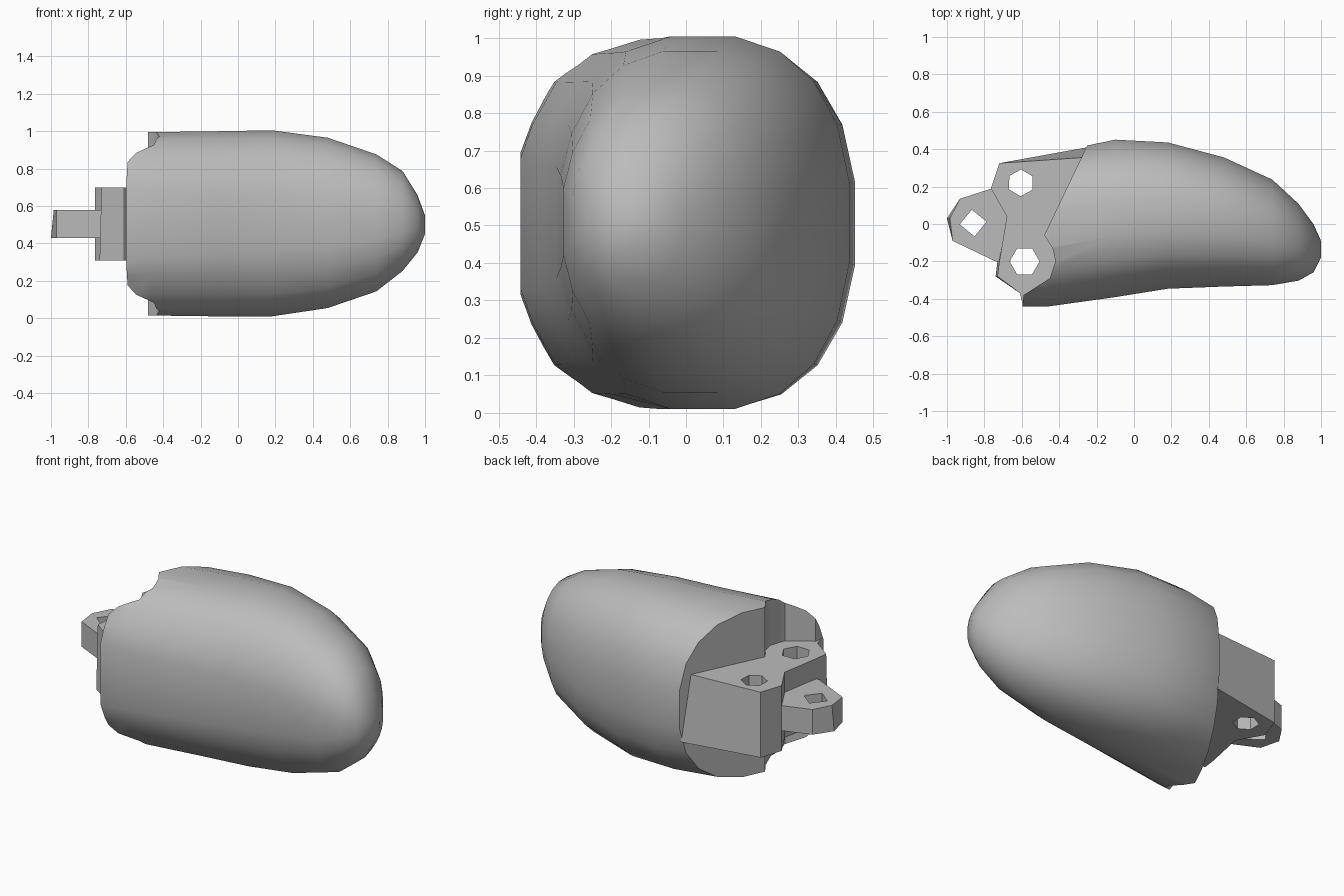
import bpy, bmesh, math

cube = bpy.data.objects.get("Cube")
if cube:
    bpy.data.objects.remove(cube, do_unlink=True)

grey = bpy.data.materials.new("plain grey")
grey.use_nodes = True
colour = (0.5, 0.5, 0.5, 1)
grey.diffuse_color = colour
grey.node_tree.nodes["Principled BSDF"].inputs["Base Color"].default_value = colour


def make_object(name, bm):
    bmesh.ops.recalc_face_normals(bm, faces=bm.faces)
    mesh = bpy.data.meshes.new(name)
    bm.to_mesh(mesh)
    bm.free()
    mesh.materials.append(grey)
    obj = bpy.data.objects.new(name, mesh)
    bpy.context.collection.objects.link(obj)
    return obj


def prism(name, outline, bottom, top, top_moves=None):
    """Vertical prism; top_moves replaces chosen corners of the top outline."""
    bm = bmesh.new()
    moves = top_moves or {}
    low = [bm.verts.new((x, y, bottom)) for x, y in outline]
    high = [bm.verts.new((*moves.get(i, p), top)) for i, p in enumerate(outline)]
    bm.faces.new(low)
    bm.faces.new(high)
    for i in range(len(outline)):
        j = (i + 1) % len(outline)
        bm.faces.new((low[i], low[j], high[j], high[i]))
    return make_object(name, bm)


def cut(obj, cutter):
    """Subtract the cutter, bake the result and discard the cutter."""
    mod = obj.modifiers.new("cut", "BOOLEAN")
    mod.operation = "DIFFERENCE"
    mod.solver = "EXACT"
    mod.object = cutter
    graph = bpy.context.evaluated_depsgraph_get()
    baked = bpy.data.meshes.new_from_object(obj.evaluated_get(graph))
    obj.modifiers.clear()
    obj.data = baked
    bpy.data.objects.remove(cutter, do_unlink=True)


def ring(centre, radius, sides, turn=0.0):
    return [(centre[0] + radius * math.cos(turn + math.tau * i / sides),
             centre[1] + radius * math.sin(turn + math.tau * i / sides))
            for i in range(sides)]


def drill(obj, centre, radius, sides, turn=0.0):
    cut(obj, prism("hole_cutter", ring(centre, radius, sides, turn), -1, 2))


def shade(obj, angle):
    bpy.ops.object.select_all(action="DESELECT")
    obj.select_set(True)
    bpy.context.view_layer.objects.active = obj
    bpy.ops.object.shade_smooth_by_angle(angle=math.radians(angle))


# Rounded shell: x, front y, back y, bottom z, top z of each section
stations = [
    (-0.6, -0.445, 0.33, 0.01, 1.0),
    (-0.46, -0.445, 0.38, 0.01, 1.0),
    (-0.1, -0.395, 0.455, 0.005, 1.005),
    (0.18, -0.35, 0.44, 0.005, 1.01),
    (0.48, -0.338, 0.36, 0.05, 0.97),
    (0.74, -0.33, 0.24, 0.14, 0.88),
    (0.88, -0.305, 0.11, 0.25, 0.79),
    (0.96, -0.26, 0.0, 0.35, 0.66),
    (1.0, -0.18, -0.09, 0.45, 0.55),
]
SIDES = 20
bm = bmesh.new()
rings = []
for k, (x, y0, y1, z0, z1) in enumerate(stations):
    blend = k / (len(stations) - 1)
    power = 2 / (2.6 - 0.5 * blend)
    loop = []
    for i in range(SIDES):
        a = math.tau * (i + 0.5) / SIDES
        c, s = math.cos(a), math.sin(a)
        v = math.copysign(abs(c) ** power, c)
        w = math.copysign(abs(s) ** power, s)
        if c < -0.98:  # broad flat front
            w *= 1.6 - 0.6 * blend
        loop.append(bm.verts.new((x, (y0 + y1) / 2 + v * (y1 - y0) / 2,
                                  (z0 + z1) / 2 + w * (z1 - z0) / 2)))
    rings.append(loop)
for a, b in zip(rings, rings[1:]):
    for i in range(SIDES):
        j = (i + 1) % SIDES
        bm.faces.new((a[i], a[j], b[j], b[i]))
bm.faces.new(rings[0])
bm.faces.new(rings[-1])
shell = make_object("rounded_shell", bm)

# Slanted rear cut with a rounded recess beside the front lug
cut(shell, prism("rear_cutter", [
    (-0.2, 0.525), (-0.48, -0.06), (-0.435, -0.13), (-0.42, -0.2), (-0.45, -0.29),
    (-0.59, -0.38), (-0.6, -0.46), (-0.9, -0.46), (-0.9, 0.525)], -0.5, 1.5))
shade(shell, 38)

# Hinge block with two pin holes
block = prism("hinge_block", [
    (-0.25, 0.41), (-0.72, 0.325), (-0.765, 0.19), (-0.68, 0.04), (-0.73, -0.2),
    (-0.74, -0.28), (-0.61, -0.37), (-0.595, -0.43), (-0.35, -0.35), (-0.2, 0.1)],
    0.31, 0.7, {0: (-0.28, 0.355), 4: (-0.72, -0.2), 5: (-0.73, -0.28)})
drill(block, (-0.605, 0.22), 0.072, 6, 0.5)
drill(block, (-0.585, -0.2), 0.08, 6)
shade(block, 20)

# Thin outer tongue with one pin hole
tongue = prism("hinge_tongue", [
    (-0.7, 0.2), (-0.76, 0.19), (-0.93, 0.135), (-1.0, 0.03), (-0.97, -0.09),
    (-0.74, -0.2), (-0.66, -0.2), (-0.64, 0.05)], 0.43, 0.58, {3: (-0.985, 0.03)})
drill(tongue, (-0.86, 0.005), 0.072, 4, 0.1)
shade(tongue, 20)
